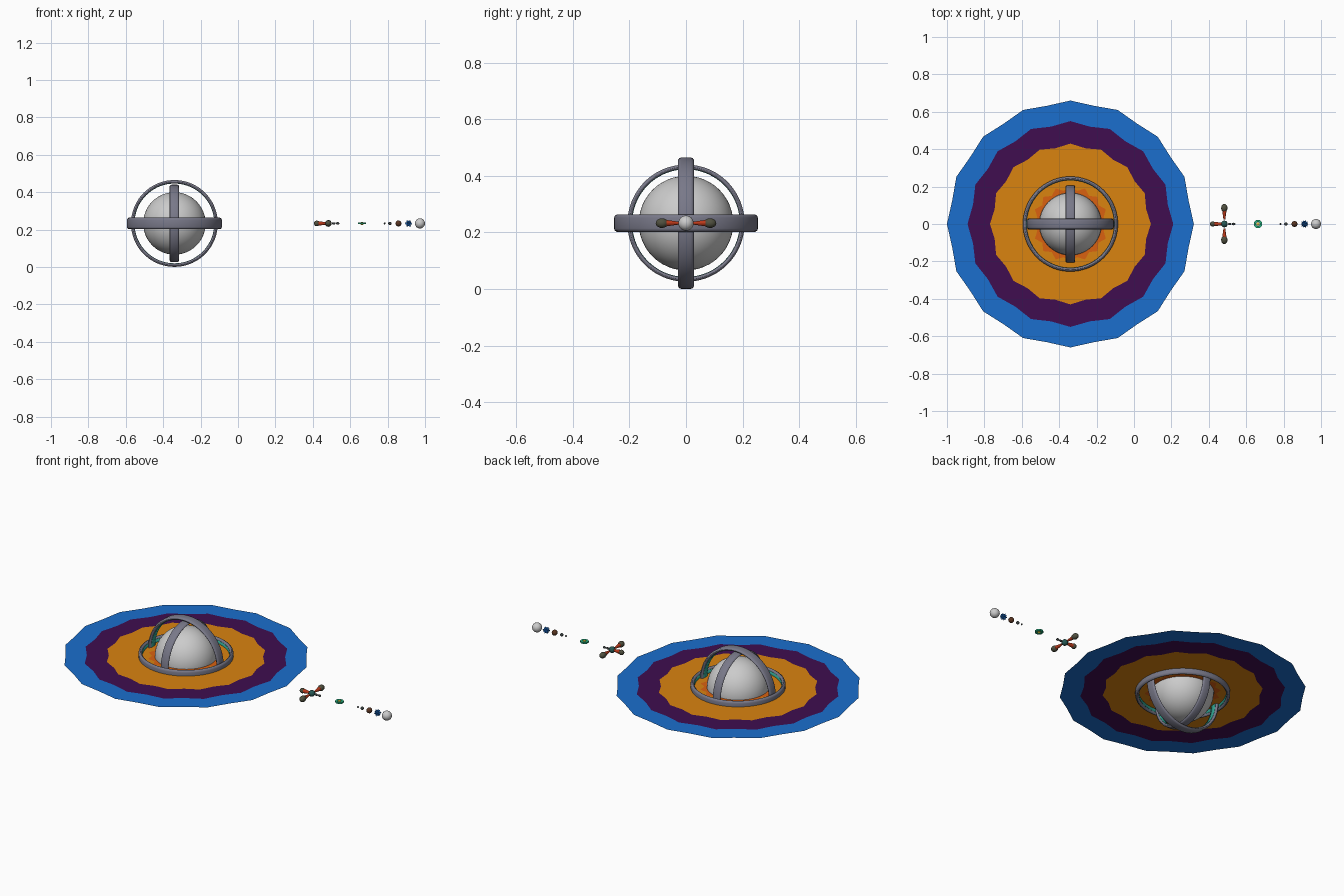
import bpy, bmesh, math
from mathutils import Vector, Matrix

if "Cube" in bpy.data.objects:
    bpy.data.objects.remove(bpy.data.objects["Cube"])

CX, CZ = -0.34, 0.233
CENTER = Vector((CX, 0, CZ))

def mat(name, rgb):
    m = bpy.data.materials.new(name)
    m.diffuse_color = (*rgb, 1)
    m.use_nodes = True
    m.node_tree.nodes["Principled BSDF"].inputs["Base Color"].default_value = m.diffuse_color
    return m

STEEL = mat("steel", (0.19, 0.19, 0.25))
TEAL = mat("teal", (0.03, 0.35, 0.27))
DARKTEAL = mat("dark_teal", (0.02, 0.10, 0.09))
GREEN = mat("green", (0.02, 0.45, 0.22))
YELLOW = mat("yellow", (0.75, 0.55, 0.03))
BLUE = mat("blue", (0.011, 0.156, 0.61))
PURPLE = mat("purple", (0.05, 0.004, 0.08))
ORANGE = mat("orange", (0.70, 0.23, 0.005))
EMBER = mat("ember", (0.70, 0.12, 0.005))
RED = mat("red", (0.50, 0.04, 0.01))
OLIVE = mat("olive", (0.08, 0.08, 0.05))
BROWN = mat("brown", (0.10, 0.035, 0.015))
DARK = mat("dark", (0.04, 0.05, 0.05))

def finish(bm, name, m=None, smooth=True, loc=CENTER):
    bmesh.ops.recalc_face_normals(bm, faces=bm.faces)
    me = bpy.data.meshes.new(name)
    bm.to_mesh(me)
    bm.free()
    for p in me.polygons:
        p.use_smooth = smooth
    ob = bpy.data.objects.new(name, me)
    ob.location = loc
    bpy.context.collection.objects.link(ob)
    if m:
        me.materials.append(m)
    return ob

def ball(name, x, r, m=None, y=0, scale=(1, 1, 1), seg=20):
    bm = bmesh.new()
    bmesh.ops.create_uvsphere(bm, u_segments=seg, v_segments=max(8, seg // 2), radius=r)
    bmesh.ops.scale(bm, vec=scale, verts=bm.verts)
    return finish(bm, name, m, loc=(x, y, CZ))

def hoop(name, profile, rot, m, seg=72, loc=CENTER, smooth=True):
    """Revolve a closed (radius, height) profile around z, then turn it."""
    bm = bmesh.new()
    rows = []
    for i in range(seg):
        a = 2 * math.pi * i / seg
        rows.append([bm.verts.new((r * math.cos(a), r * math.sin(a), h)) for r, h in profile])
    n = len(profile)
    for i in range(seg):
        for j in range(n):
            A, B, k = rows[i], rows[(i + 1) % seg], (j + 1) % n
            bm.faces.new((A[j], B[j], B[k], A[k]))
    bmesh.ops.transform(bm, matrix=rot, verts=bm.verts)
    return finish(bm, name, m, smooth, loc)

# central sphere
ball("core_sphere", CX, 0.167, seg=48)

# three nested gimbal rings with teal inner linings
turns = [("horizontal_ring", 0.254, Matrix.Identity(4)),
         ("front_ring", 0.232, Matrix.Rotation(math.pi / 2, 4, 'X')),
         ("side_ring", 0.207, Matrix.Rotation(math.pi / 2, 4, 'Y'))]
for name, R, rot in turns:
    h, t = R * 0.122, R * 0.075
    c = t * 0.45
    prof = [(R - t, -h + c), (R - t + c, -h), (R - c, -h + c * 0.1), (R - c * 0.25, -h + c * 0.6),
            (R, -h + c * 1.4), (R, h - c * 1.4), (R - c * 0.25, h - c * 0.6),
            (R - c, h - c * 0.1), (R - t + c, h), (R - t, h - c)]
    hoop(name, prof, rot, STEEL)
    q = h * 0.6
    hoop(name + "_lining", [(R - t, -q), (R - t, q), (R - t - 0.0015, q), (R - t - 0.0015, -q)],
         rot, TEAL)

# flat scalloped disc made of concentric colour bands
bands = [(0.163, 1), (0.205, 0.88), (0.43, 0.96), (0.55, 0.965), (0.66, 0.976)]
names = [("ember_band", EMBER), ("orange_band", ORANGE), ("purple_band", PURPLE), ("blue_band", BLUE)]
for k, (name, m) in enumerate(names):
    bm = bmesh.new()
    loops = []
    for R, dip in bands[k:k + 2]:
        loops.append([bm.verts.new((R * (dip if i % 2 else 1) * math.cos(i * math.pi / 16),
                                    R * (dip if i % 2 else 1) * math.sin(i * math.pi / 16), 0))
                      for i in range(32)])
    for i in range(32):
        j = (i + 1) % 32
        bm.faces.new((loops[0][i], loops[1][i], loops[1][j], loops[0][j]))
    for f in bm.faces:
        if f.normal.z < 0:
            f.normal_flip()
    ob = finish(bm, name, m, smooth=False)
    if ob.data.polygons[0].normal.z < 0:
        ob.data.flip_normals()

# small cross-shaped craft: hub, three red arms with olive pods, short nose
HX = 0.483
ball("craft_hub", HX, 0.018, DARKTEAL)
for name, ang in (("left", 90), ("right", -90), ("rear", 180)):
    d = Vector((math.cos(math.radians(ang)), math.sin(math.radians(ang)), 0))
    reach = 0.062 if name == "rear" else 0.085
    bm = bmesh.new()
    bmesh.ops.create_cone(bm, cap_ends=True, segments=12, radius1=0.005, radius2=0.012, depth=0.05)
    bmesh.ops.transform(bm, verts=bm.verts, matrix=d.to_track_quat('Z', 'Y').to_matrix().to_4x4())
    finish(bm, name + "_arm", RED, False, Vector((HX, 0, CZ)) + d * (reach - 0.035))
    long = (1.0, 1.3, 1.0) if name != "rear" else (1.0, 0.95, 1.0)
    ball(name + "_pod", HX + d.x * reach, 0.017 if name != "rear" else 0.015, OLIVE,
         y=d.y * reach, scale=long)
ball("nose_bead_inner", 0.512, 0.006, DARK, scale=(1.8, 1, 1), seg=12)
ball("nose_bead_outer", 0.533, 0.007, DARK, scale=(1.4, 1, 1), seg=12)

# small eight-sided green ring with a yellow centre
square = [(0.011, -0.004), (0.024, -0.004), (0.024, 0.004), (0.011, 0.004)]
hoop("green_ring", square, Matrix.Rotation(math.pi / 8, 4, 'Z'), GREEN, 8, (0.663, 0, CZ), False)
ball("yellow_centre", 0.663, 0.009, YELLOW, seg=12)

# row of small balls growing towards the end
for name, x, r, m in (("tiny_bead", 0.784, 0.005, DARK), ("small_bead", 0.812, 0.009, DARK),
                      ("brown_ball", 0.858, 0.016, BROWN), ("end_ball", 0.973, 0.027, None)):
    ball(name, x, r, m)

# spiky blue ball
bm = bmesh.new()
bmesh.ops.create_icosphere(bm, subdivisions=1, radius=0.014)
for f in bmesh.ops.poke(bm, faces=bm.faces[:])["verts"]:
    f.co = f.co.normalized() * 0.021
finish(bm, "spiky_ball", BLUE, False, (0.912, 0, CZ))
